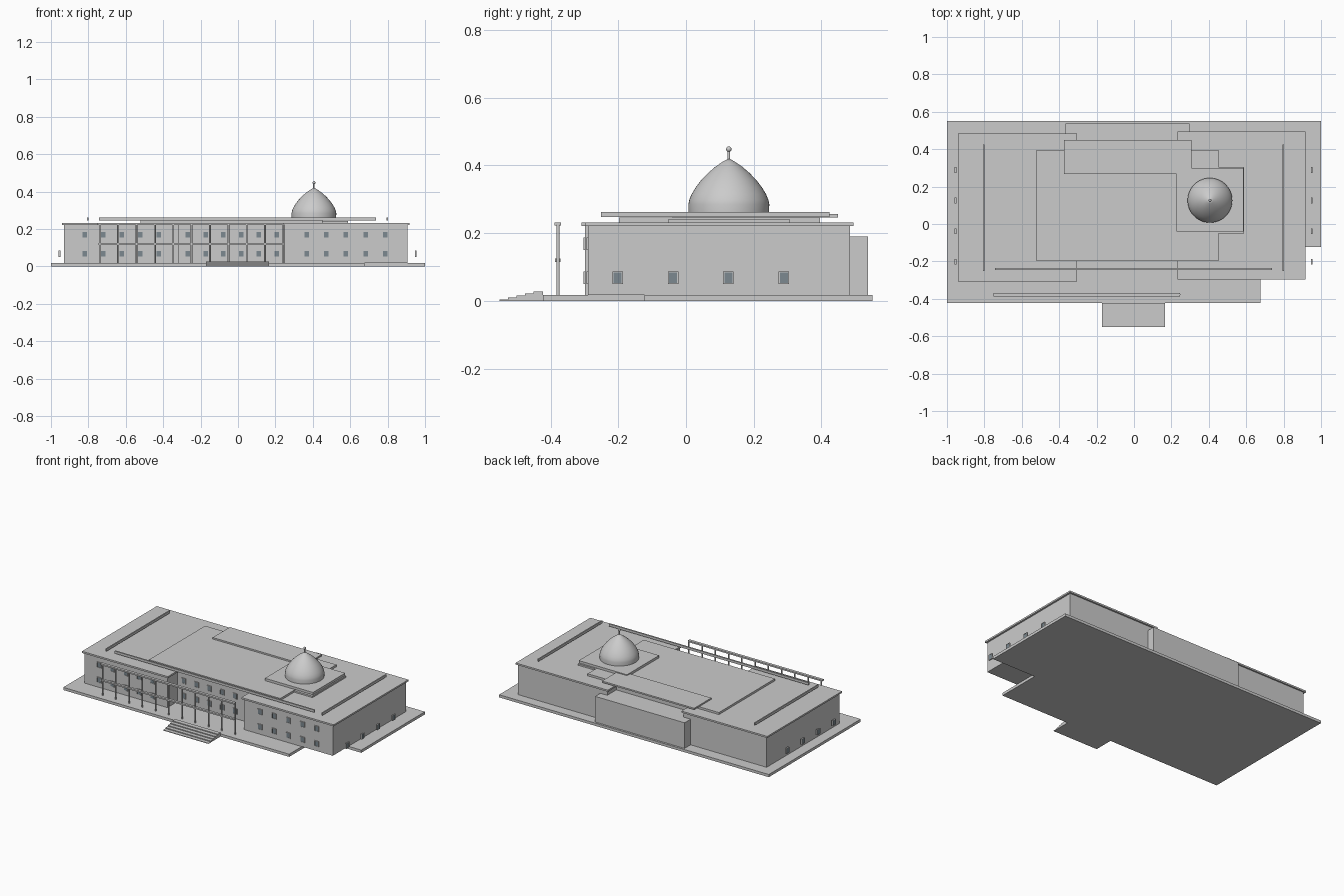
import bpy, bmesh, math

if "Cube" in bpy.data.objects:
    bpy.data.objects.remove(bpy.data.objects["Cube"])

glass = bpy.data.materials.new("window_glass")
glass.diffuse_color = (0.2, 0.25, 0.28, 1)
glass.use_nodes = True
glass.node_tree.nodes["Principled BSDF"].inputs["Base Color"].default_value = glass.diffuse_color


def finish(name, bm, mat=None):
    bmesh.ops.recalc_face_normals(bm, faces=bm.faces[:])
    me = bpy.data.meshes.new(name)
    bm.to_mesh(me)
    bm.free()
    ob = bpy.data.objects.new(name, me)
    bpy.context.collection.objects.link(ob)
    if mat:
        me.materials.append(mat)
    return ob


def add_box(bm, x0, x1, y0, y1, z0, z1):
    vs = bmesh.ops.create_cube(bm, size=1)["verts"]
    for v in vs:
        v.co.x = x1 if v.co.x > 0 else x0
        v.co.y = y1 if v.co.y > 0 else y0
        v.co.z = z1 if v.co.z > 0 else z0


def boxes(name, items, mat=None):
    bm = bmesh.new()
    for b in items:
        add_box(bm, *b)
    return finish(name, bm, mat)


def smooth_angle(ob):
    bpy.ops.object.select_all(action='DESELECT')
    ob.select_set(True)
    bpy.context.view_layer.objects.active = ob
    bpy.ops.object.shade_smooth_by_angle(angle=math.radians(35))


def lathe(name, profile, x, y, n=48):
    bm = bmesh.new()
    vs = [bm.verts.new((x + r, y, z)) for r, z in profile]
    es = [bm.edges.new(p) for p in zip(vs, vs[1:])]
    bmesh.ops.spin(bm, geom=vs + es, cent=(x, y, 0), axis=(0, 0, 1),
                   angle=math.tau, steps=n, use_merge=True)
    bmesh.ops.remove_doubles(bm, verts=bm.verts[:], dist=1e-5)
    ob = finish(name, bm)
    smooth_angle(ob)
    return ob


# Ground plinth, notched at the front right
bm = bmesh.new()
outline = [(-1, -.422), (.675, -.422), (.675, -.123), (1, -.123), (1, .551), (-1, .551)]
face = bm.faces.new([bm.verts.new((x, y, 0)) for x, y in outline])
ext = bmesh.ops.extrude_face_region(bm, geom=[face])["geom"]
for g in ext:
    if isinstance(g, bmesh.types.BMVert):
        g.co.z = .018
finish("plinth", bm)

# Entrance steps
N = 5
for i in range(N):
    y0 = -.551 + i * .025
    boxes(f"entrance_step_{i + 1}", [(-.17, .166, y0, y0 + .025 if i < N - 1 else -.422,
                                      0, .004 + .0233 * i / (N - 1))])

# Building masses
boxes("left_wing", [(-.93, -.315, -.298, .474, .018, .221)])
boxes("right_wing", [(.245, .905, -.289, .484, .018, .221)])
boxes("central_block", [(-.33, .26, -.19, .388, .018, .233)])
boxes("rear_block", [(-.366, .297, .38, .538, .018, .19)])

# Roof slabs
boxes("left_roof", [(-.941, -.305, -.308, .484, .221, .232)])
boxes("right_roof", [(.233, .917, -.297, .495, .221, .232)])
boxes("central_roof", [(-.521, .452, -.198, .396, .232, .246)])
boxes("rear_canopy", [(-.375, .308, .267, .449, .246, .256)])
boxes("dome_base_lower", [(.24, .588, -.051, .305, .232, .242)])
boxes("dome_base_upper", [(.228, .585, -.041, .3, .246, .262)])

# Parapet bars
boxes("front_parapet", [(-.742, .738, -.246, -.236, .247, .263)])
for side, x in (("left", -.804), ("right", .799)):
    boxes(side + "_parapet", [(x - .004, x + .004, -.251, .424, .247, .263)])

# Dome and finial
CX, CY = .406, .1265
lathe("dome", [(0, .26), (.119, .26), (.1195, .285), (.117, .298), (.11, .315),
               (.098, .335), (.082, .356), (.062, .377), (.04, .396),
               (.018, .411), (0, .421)], CX, CY)
lathe("finial_rod", [(0, .415), (.004, .415), (.004, .444), (0, .444)], CX, CY, 16)
ball = [(.008 * math.sin(math.pi * i / 10), .448 - .008 * math.cos(math.pi * i / 10))
        for i in range(11)]
lathe("finial_ball", ball, CX, CY, 20)

# Front portico: columns with two beams
bm = bmesh.new()
for i in range(11):
    x = -.739 + i * .0982
    c = bmesh.ops.create_cone(bm, cap_ends=True, segments=16, radius1=.005,
                              radius2=.005, depth=.206)["verts"]
    bmesh.ops.translate(bm, verts=c, vec=(x, -.378, .121))
smooth_angle(finish("portico_columns", bm))
boxes("portico_top_beam", [(-.75, .245, -.388, -.369, .222, .232)])
boxes("portico_middle_beam", [(-.745, .24, -.387, -.37, .115, .125)])


# Windows: four frame bars and a glass pane
def windows(name, centres, plane, axis):
    frames, panes = [], []
    W, H, F, D = .0155, .0185, .0035, .0045

    def put(out, a0, a1, z0, z1, p, d):
        if axis == 'y':
            out.append((a0, a1, p - d, p + d, z0, z1))
        else:
            out.append((p - d, p + d, a0, a1, z0, z1))

    for a, z in centres:
        put(frames, a - W, a + W, z + H - F, z + H, plane, D)
        put(frames, a - W, a + W, z - H, z - H + F, plane, D)
        put(frames, a - W, a - W + F, z - H + F, z + H - F, plane, D)
        put(frames, a + W - F, a + W, z - H + F, z + H - F, plane, D)
        put(panes, a - W + F, a + W - F, z - H + F, z + H - F, plane, D * .7)
    boxes(name + "_window_frames", frames)
    boxes(name + "_window_glass", panes, glass)


def grid(start, step, n, rows):
    return [(start + i * step, z) for i in range(n) for z in rows]


both = (.068, .169)
windows("left_wing", grid(-.82, .099, 5, both), -.299, 'y')
windows("central", grid(-.268, .095, 6, both), -.191, 'y')
windows("right_wing", grid(.367, .105, 5, both), -.29, 'y')
for side, x in (("left", -.954), ("right", .951)):
    windows(side + "_side", grid(-.202, .1637, 4, both[:1]), x, 'x')
